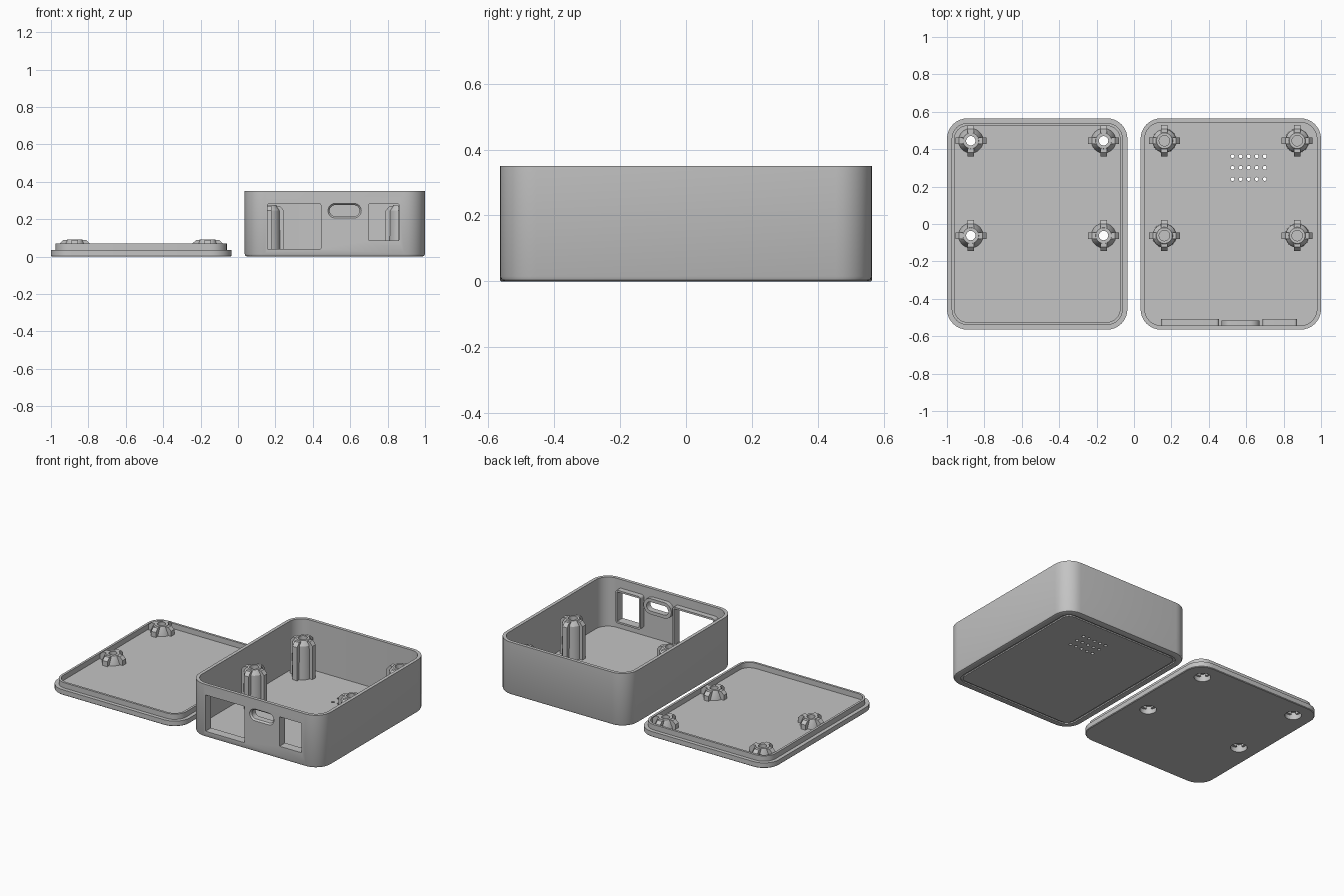
import bpy
import bmesh
from math import sin, cos, pi, radians
from mathutils import Vector

if "Cube" in bpy.data.objects:
    bpy.data.objects.remove(bpy.data.objects["Cube"], do_unlink=True)

GREY = (0.55, 0.55, 0.55, 1)
plastic = bpy.data.materials.new("grey plastic")
plastic.use_nodes = True
plastic.diffuse_color = GREY
plastic.node_tree.nodes["Principled BSDF"].inputs["Base Color"].default_value = GREY


def finish(name, bm, loc=(0, 0, 0), rot=(0, 0, 0)):
    bmesh.ops.recalc_face_normals(bm, faces=bm.faces)
    mesh = bpy.data.meshes.new(name)
    bm.to_mesh(mesh)
    bm.free()
    mesh.materials.append(plastic)
    ob = bpy.data.objects.new(name, mesh)
    ob.location, ob.rotation_euler = loc, rot
    bpy.context.collection.objects.link(ob)
    return ob


def rounded_rect(w, h, r, inset, z, steps=8):
    """Ring of points; the inset shrinks the outline evenly."""
    rad = max(r - inset, 0.001)
    pts = []
    for i, (sx, sy) in enumerate([(1, 1), (-1, 1), (-1, -1), (1, -1)]):
        for k in range(steps + 1):
            a = (i + k / steps) * pi / 2
            pts.append(Vector((sx * (w / 2 - inset - rad) + rad * cos(a),
                               sy * (h / 2 - inset - rad) + rad * sin(a), z)))
    return pts


def circle(r, z, n=32):
    return [Vector((r * cos(2 * pi * k / n), r * sin(2 * pi * k / n), z)) for k in range(n)]


def stack(name, rings, closed=False, **place):
    """Bridge rings in order; cap the ends or close them into a loop."""
    bm = bmesh.new()
    loops = [[bm.verts.new(p) for p in ring] for ring in rings]
    n = len(loops[0])
    pairs = list(zip(loops, loops[1:]))
    if closed:
        pairs.append((loops[-1], loops[0]))
    else:
        bm.faces.new(loops[0])
        bm.faces.new(loops[-1])
    for a, b in pairs:
        for k in range(n):
            j = (k + 1) % n
            bm.faces.new((a[k], a[j], b[j], b[k]))
    return finish(name, bm, **place)


def panel(name, size, profile, closed=False, **place):
    return stack(name, [rounded_rect(*size, i, z) for i, z in profile], closed, **place)


def lathe(name, profile, closed=False, **place):
    return stack(name, [circle(r, z) for r, z in profile], closed, **place)


def cut(target, cutters):
    bpy.context.view_layer.objects.active = target
    for c in cutters:
        c.hide_render = True
        mod = target.modifiers.new("cut", 'BOOLEAN')
        mod.operation, mod.solver, mod.object = 'DIFFERENCE', 'EXACT', c
        bpy.ops.object.modifier_apply(modifier=mod.name)
    for c in cutters:
        bpy.data.objects.remove(c, do_unlink=True)


def ribs(name, x, y, base, top, drop):
    """Four fins with chamfered tips, crossing around a post."""
    outline = [(0.035, base), (0.083, base), (0.083, top - drop), (0.062, top), (0.035, top)]
    bm = bmesh.new()
    for q in range(4):
        c, s = cos(q * pi / 2), sin(q * pi / 2)
        sides = [[bm.verts.new((c * r - s * t, s * r + c * t, z)) for r, z in outline]
                 for t in (-0.017, 0.017)]
        bm.faces.new(sides[0])
        bm.faces.new(sides[1])
        for k in range(len(outline)):
            j = (k + 1) % len(outline)
            bm.faces.new((sides[0][k], sides[0][j], sides[1][j], sides[1][k]))
    finish(name, bm, (x, y, 0))


SIZE = (0.965, 1.13, 0.11)
CX = 0.5175
POST_X = (-0.355, 0.355)
POST_Y = (-0.062, 0.445)

# Open case shell with rounded lower edge and shallow groove underneath
shell = panel("case_shell", SIZE, [
    (0.06, 0), (0.06, 0.008), (0.045, 0.008), (0.045, 0), (0.015, 0), (0.005, 0.004),
    (0, 0.015), (0, 0.35), (0.022, 0.35), (0.022, 0.025)], loc=(CX, 0, 0))

# Port openings in the front wall: name, centre x, centre z, width, height, corner, bevel
ports = [("large_port", 0.3, 0.16, 0.285, 0.24, 0.004, 0),
         ("slot_port", 0.57, 0.245, 0.18, 0.08, 0.04, 0.01),
         ("small_port", 0.78, 0.183, 0.16, 0.195, 0.004, 0)]
cutters = []
for name, x, z, w, h, r, bevel in ports:
    place = dict(loc=(x, 0, z), rot=(radians(90), 0, 0))
    cutters.append(panel(name + "_cutter", (w, h, r),
                         [(bevel, 0.45), (bevel, 0.555), (0, 0.566), (0, 0.65)], **place))
    # Raised collar inside the wall
    depth = 0.515 if bevel else 0.507
    edge = 0.012
    panel(name + "_collar", (w + 2 * edge, h + 2 * edge, r + edge),
          [(0, depth), (0, 0.55), (edge + bevel, 0.55), (edge + bevel, depth)], True, **place)

# Vent holes through the floor
for i in range(5):
    for j in range(3):
        cutters.append(lathe("vent_cutter", [(0.01, -0.1), (0.01, 0.1)],
                             loc=(0.527 + 0.043 * i, 0.24 + 0.061 * j, 0)))
cut(shell, cutters)

# Lid plate with a raised locating lip
lid = panel("lid_plate", SIZE, [
    (0.004, 0), (0, 0.004), (0, 0.035), (0.025, 0.035), (0.025, 0.07),
    (0.04, 0.07), (0.04, 0.035)], loc=(-CX, 0, 0))
cut(lid, [lathe("screw_cutter", [(0.05, -0.1), (0.05, 0.1)], loc=(-CX + x, y, 0))
          for x in POST_X for y in POST_Y])

# Ribbed screw posts in the case and matching screw bosses on the lid
for x in POST_X:
    for y in POST_Y:
        lathe("case_post", [(0.065, 0.015), (0.062, 0.245), (0.042, 0.275),
                            (0.028, 0.275), (0.028, 0.13)], loc=(CX + x, y, 0))
        ribs("case_post_ribs", CX + x, y, 0.015, 0.27, 0.025)
        lathe("lid_boss", [(0.05, 0.015), (0.05, 0.05), (0.025, 0.05), (0.025, 0.09),
                           (0.042, 0.09), (0.066, 0.036), (0.066, 0.015)], True,
              loc=(-CX + x, y, 0))
        ribs("lid_boss_ribs", -CX + x, y, 0.03, 0.088, 0.02)

# Smooth the curves and keep the edges crisp
bpy.ops.object.select_all(action='DESELECT')
for ob in bpy.context.collection.objects:
    if ob.type == 'MESH':
        ob.select_set(True)
        bpy.context.view_layer.objects.active = ob
bpy.ops.object.shade_smooth_by_angle(angle=radians(30))
